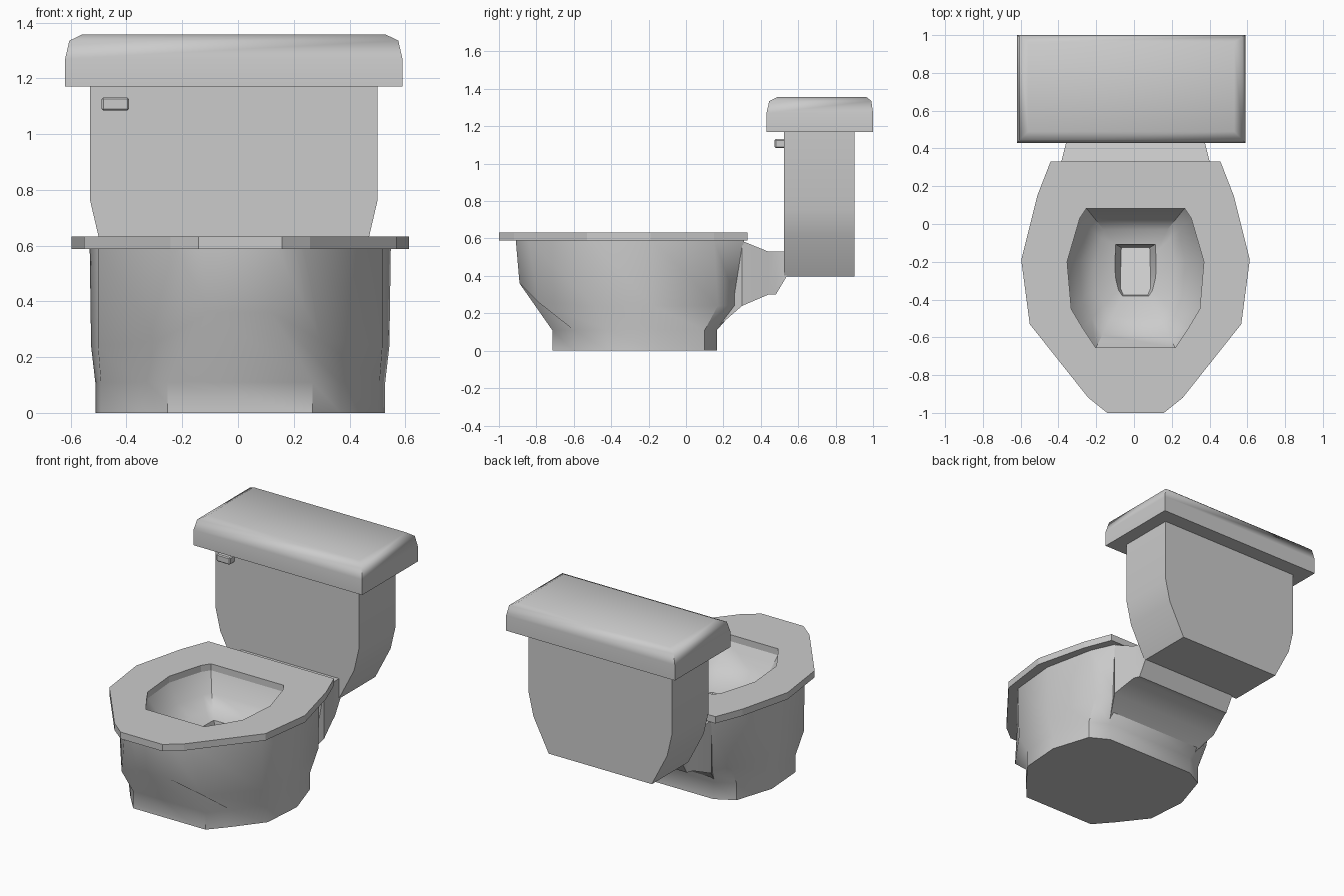
import bpy, bmesh, math

if "Cube" in bpy.data.objects:
    bpy.data.objects.remove(bpy.data.objects["Cube"])


def loft(name, rings, cap=True, closed=False, smooth=None):
    """Skin a list of equal-length vertex rings into one object."""
    bm = bmesh.new()
    rows = [[bm.verts.new(p) for p in ring] for ring in rings]
    n = len(rows[0])
    pairs = list(zip(rows, rows[1:]))
    if closed:
        pairs.append((rows[-1], rows[0]))
    for a, b in pairs:
        for i in range(n):
            j = (i + 1) % n
            bm.faces.new((a[i], a[j], b[j], b[i]))
    if cap and not closed:
        bm.faces.new(rows[0])
        bm.faces.new(rows[-1])
    bmesh.ops.recalc_face_normals(bm, faces=bm.faces)
    mesh = bpy.data.meshes.new(name)
    bm.to_mesh(mesh)
    bm.free()
    obj = bpy.data.objects.new(name, mesh)
    bpy.context.collection.objects.link(obj)
    if smooth:
        bpy.ops.object.select_all(action='DESELECT')
        obj.select_set(True)
        bpy.context.view_layer.objects.active = obj
        bpy.ops.object.shade_smooth_by_angle(angle=math.radians(smooth))
    return obj


def ring(half, z, cx=0.008):
    """Mirror a half outline (back to front); z is one height or one per point."""
    zs = z if isinstance(z, list) else [z] * len(half)
    right = [(cx + x, y, h) for (x, y), h in zip(half, zs)]
    left = [(cx - x, y, h) for (x, y), h in zip(half, zs)]
    return right + left[::-1]


def rect(cx, w, y0, y1, z):
    return [(cx - w, y0, z), (cx + w, y0, z), (cx + w, y1, z), (cx - w, y1, z)]


def mix(a, b, t):
    return [(p[0] + (q[0] - p[0]) * t, p[1] + (q[1] - p[1]) * t) for p, q in zip(a, b)]


# Half outlines, back to front
seat_edge = [(.45, .33), (.52, .15), (.605, -.19), (.56, -.53), (.25, -.92), (.15, -1)]
hole = [(.26, .083), (.295, .03), (.362, -.2), (.34, -.45), (.28, -.55), (.21, -.655)]
base = [(.32, .165), (.44, .1), (.52, -.15), (.5, -.42), (.36, -.6), (.26, -.715)]
waist = [(.36, .28), (.45, .17), (.535, -.18), (.51, -.49), (.29, -.79), (.11, -.89)]
top = [(.40, .31), (.47, .15), (.54, -.18), (.51, -.5), (.23, -.84), (.13, -.91)]
drain = [(.105, -.108), (.107, -.15), (.108, -.2), (.107, -.28), (.09, -.35), (.07, -.38)]
pit = [(.075, -.125), (.077, -.16), (.077, -.2), (.08, -.27), (.08, -.34), (.065, -.375)]

# Seat: flat ring with an angular opening
loft("seat", [ring(seat_edge, .588), ring(seat_edge, .632),
              ring(hole, .632), ring(hole, .588)], closed=True)

# Bowl: outer shell, rim, basin and drain pit in one skin
loft("bowl", [ring(base, 0), ring(base, .11),
              ring(waist, [.24, .24, .24, .24, .26, .36]),
              ring(top, .59), ring(hole, .59),
              ring(mix(hole, drain, .25), .47),
              ring(mix(hole, drain, .6), .405),
              ring(drain, .38),
              ring(pit, [.27, .275, .285, .31, .345, .365])], smooth=40)

# Neck joining bowl and tank: sections (y, half width, low z, high z)
sections = [(.15, .32, .11, .585), (.30, .40, .24, .587), (.44, .365, .30, .53),
            (.48, .35, .30, .53), (.54, .35, .40, .53)]
loft("neck", [[(.008 - w, y, lo), (.008 + w, y, lo), (.008 + w, y, hi), (.008 - w, y, hi)]
              for y, w, lo, hi in sections], smooth=30)

# Tank narrowing towards its floor
loft("tank", [rect(-.015, w, .525, .9, z)
              for w, z in ((.37, .397), (.48, .61), (.515, .76), (1.03 / 2, 1.18))], smooth=30)

# Lid with rounded upper edges: (inset in x, inset in y, z)
steps = [(0, 0, 1.17), (0, 0, 1.27), (.015, .015, 1.335), (.06, .06, 1.357)]
loft("tank_lid", [rect(-.015, .605 - dx, .43 + dy, 1 - dy * .6, z)
                  for dx, dy, z in steps], smooth=60)

# Flush handle
handle = loft("flush_handle", [rect(-.44, .049, .474, .53, z) for z in (1.084, 1.131)])
bev = handle.modifiers.new("bevel", 'BEVEL')
bev.width = .006
bev.segments = 1
